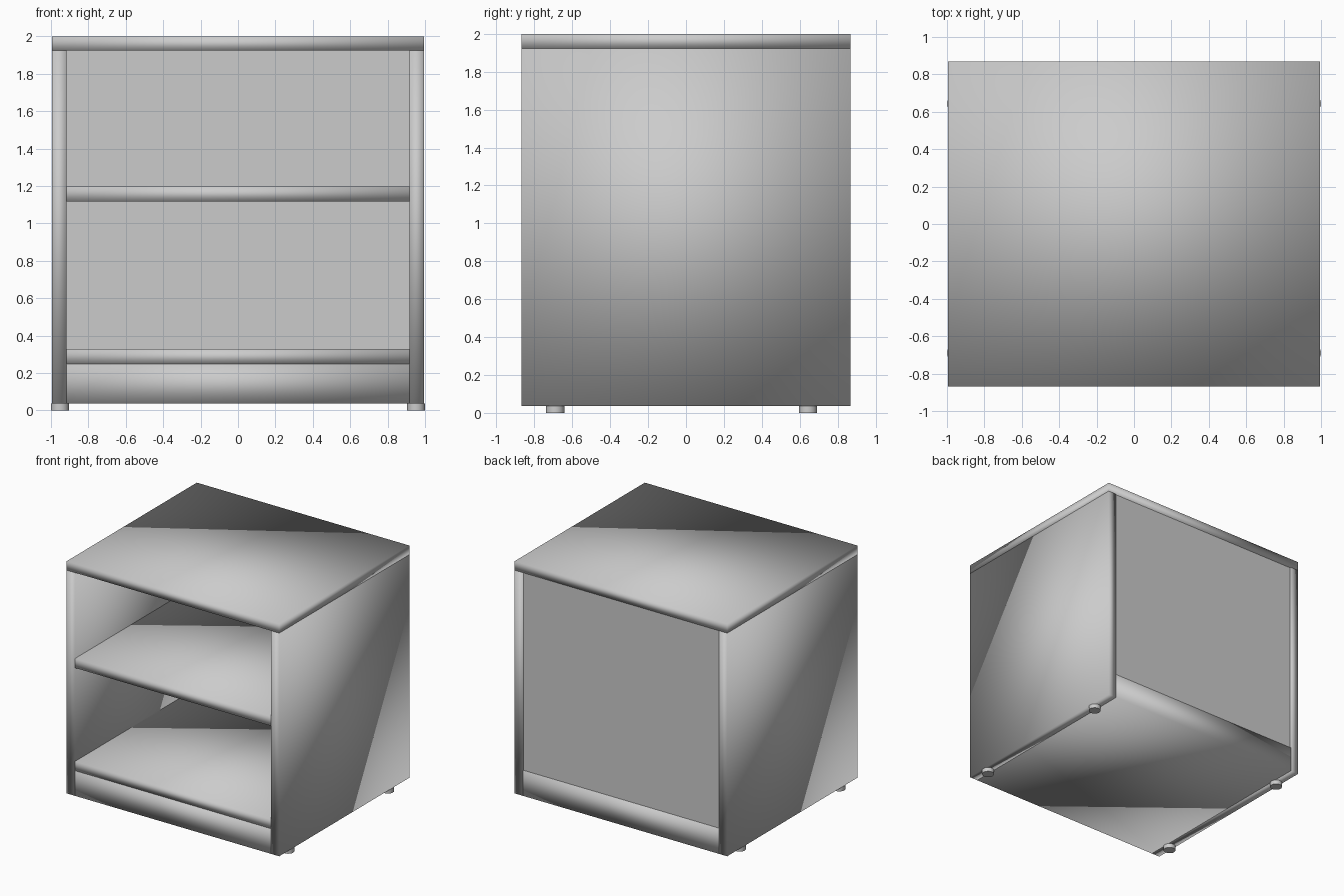
import bpy

if "Cube" in bpy.data.objects:
    bpy.data.objects.remove(bpy.data.objects["Cube"])

W, D = 0.994, 0.869      # half width, half depth
T = 0.077                # board thickness
FOOT_H = 0.036
TOP_Z = 2.0 - T
INNER = W - T

grey = bpy.data.materials.new("light grey")
grey.diffuse_color = (0.6, 0.6, 0.6, 1)
grey.use_nodes = True
grey.node_tree.nodes["Principled BSDF"].inputs["Base Color"].default_value = grey.diffuse_color


def finish(name, smooth):
    ob = bpy.context.object
    ob.name = name
    ob.data.materials.append(grey)
    if smooth:
        bpy.ops.object.shade_smooth()
    return ob


def board(name, x0, x1, y0, y1, z0, z1, smooth=True):
    bpy.ops.mesh.primitive_cube_add(
        size=1, location=((x0 + x1) / 2, (y0 + y1) / 2, (z0 + z1) / 2))
    bpy.context.object.scale = (x1 - x0, y1 - y0, z1 - z0)
    bpy.ops.object.transform_apply(location=False, rotation=False, scale=True)
    return finish(name, smooth)


# Top and side panels
board("top_board", -W, W, -D, D, TOP_Z, 2.0)
board("left_side", -W, -INNER, -D, D, FOOT_H, TOP_Z)
board("right_side", INNER, W, -D, D, FOOT_H, TOP_Z)

# Shelves stop at the back panel, the plinth runs the full depth
BACK = 0.848
board("middle_shelf", -INNER, INNER, -D, BACK, 1.118, 1.197)
board("bottom_shelf", -INNER, INNER, -D, BACK, 0.249, 0.327)
board("plinth", -INNER, INNER, -D, D, FOOT_H, 0.249)

# Slightly recessed back panel
board("back_panel", -INNER, INNER, BACK, 0.861, 0.249, TOP_Z, smooth=False)

# Four round feet
for side, x in (("left", -0.952), ("right", 0.952)):
    for end, y in (("front", -0.69), ("back", 0.643)):
        bpy.ops.mesh.primitive_cylinder_add(
            vertices=24, radius=0.048, depth=FOOT_H, location=(x, y, FOOT_H / 2))
        finish(f"{end}_{side}_foot", False)
        bpy.ops.object.shade_smooth_by_angle()
